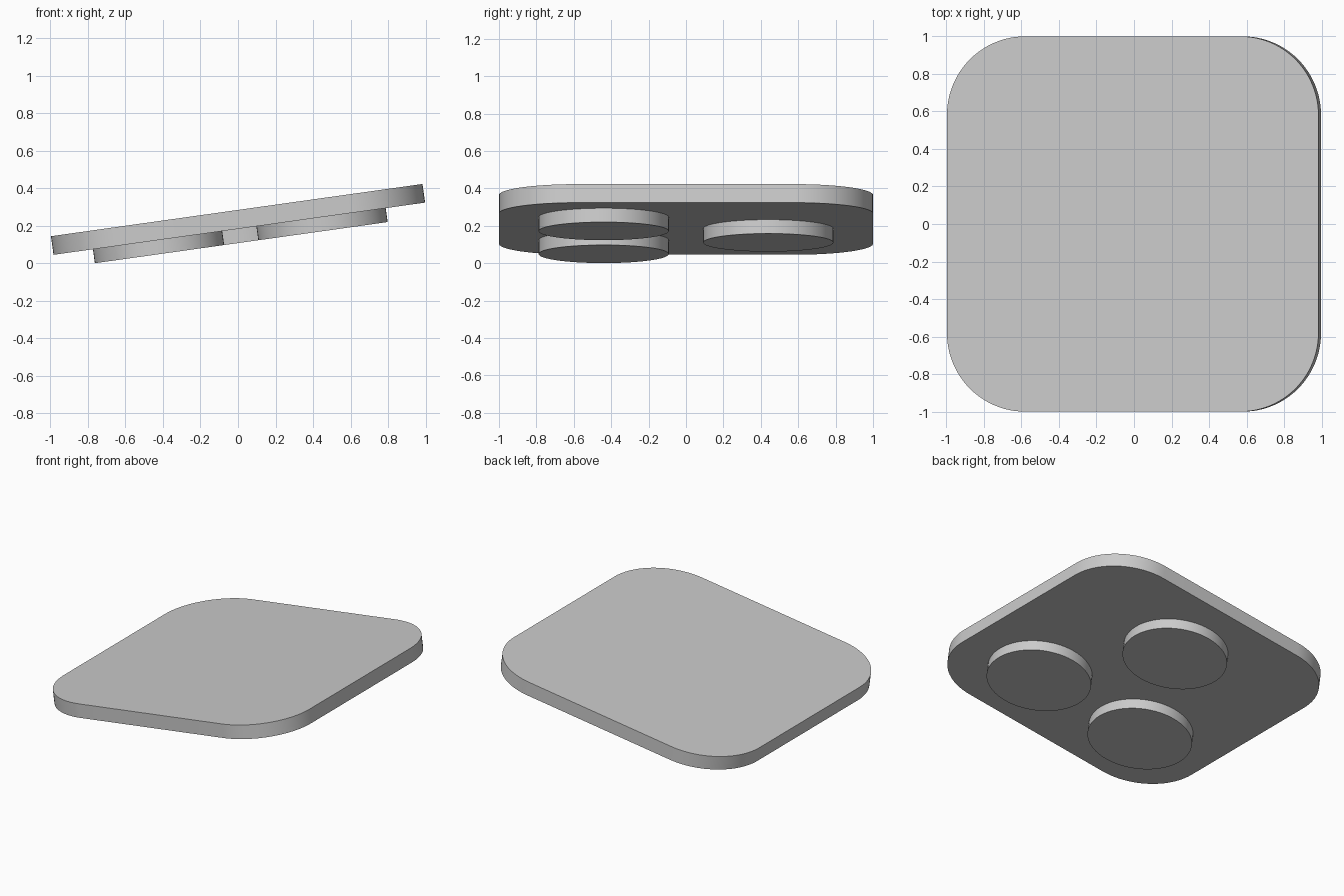
import bpy, bmesh, math
from mathutils import Matrix, Vector

cube = bpy.data.objects.get("Cube")
if cube:
    bpy.data.objects.remove(cube, do_unlink=True)

PLATE, DISC = 0.10, 0.075      # thicknesses
HALF, CORNER = 1.0, 0.42       # plate half width and corner radius
RADIUS, OFFSET = 0.348, 0.44   # disc radius and distance from the axes
TILT = Matrix.Translation((0, 0, 0.234)) @ Matrix.Rotation(math.radians(-8), 4, 'Y')

grey = bpy.data.materials.new("light grey")
grey.use_nodes = True
color = (0.6, 0.6, 0.6, 1)
grey.diffuse_color = color
grey.node_tree.nodes["Principled BSDF"].inputs["Base Color"].default_value = color


def arc(cx, cy, r, start, sweep, steps):
    """Points along a circular arc, angles in degrees."""
    angles = [math.radians(start + sweep * i / steps) for i in range(steps + 1)]
    return [(cx + r * math.cos(a), cy + r * math.sin(a)) for a in angles]


def slab(name, outline, bottom, height):
    """Extrude a flat outline upwards and lay it on the tilted plane."""
    bm = bmesh.new()
    face = bm.faces.new([bm.verts.new((x, y, bottom)) for x, y in outline])
    top = bmesh.ops.extrude_face_region(bm, geom=[face])["geom"]
    bmesh.ops.translate(bm, vec=Vector((0, 0, height)),
                        verts=[v for v in top if isinstance(v, bmesh.types.BMVert)])
    bmesh.ops.recalc_face_normals(bm, faces=bm.faces)
    mesh = bpy.data.meshes.new(name)
    bm.to_mesh(mesh)
    bm.free()
    mesh.materials.append(grey)
    obj = bpy.data.objects.new(name, mesh)
    bpy.context.collection.objects.link(obj)
    obj.matrix_world = TILT
    bpy.ops.object.select_all(action='DESELECT')
    obj.select_set(True)
    bpy.context.view_layer.objects.active = obj
    bpy.ops.object.shade_smooth_by_angle(angle=math.radians(30))


# Rounded square plate
inner = HALF - CORNER
outline = []
for i, (sx, sy) in enumerate([(1, 1), (-1, 1), (-1, -1), (1, -1)]):
    outline += arc(sx * inner, sy * inner, CORNER, 90 * i, 90, 24)
slab("plate", outline, -PLATE / 2, PLATE)

# Three round feet under the plate
for name, x, y in [("front_right_foot", -OFFSET, -OFFSET),
                   ("front_left_foot", OFFSET, -OFFSET),
                   ("back_foot", 0, OFFSET)]:
    slab(name, arc(x, y, RADIUS, 0, 360, 64)[:-1], -PLATE / 2 - DISC, DISC)
